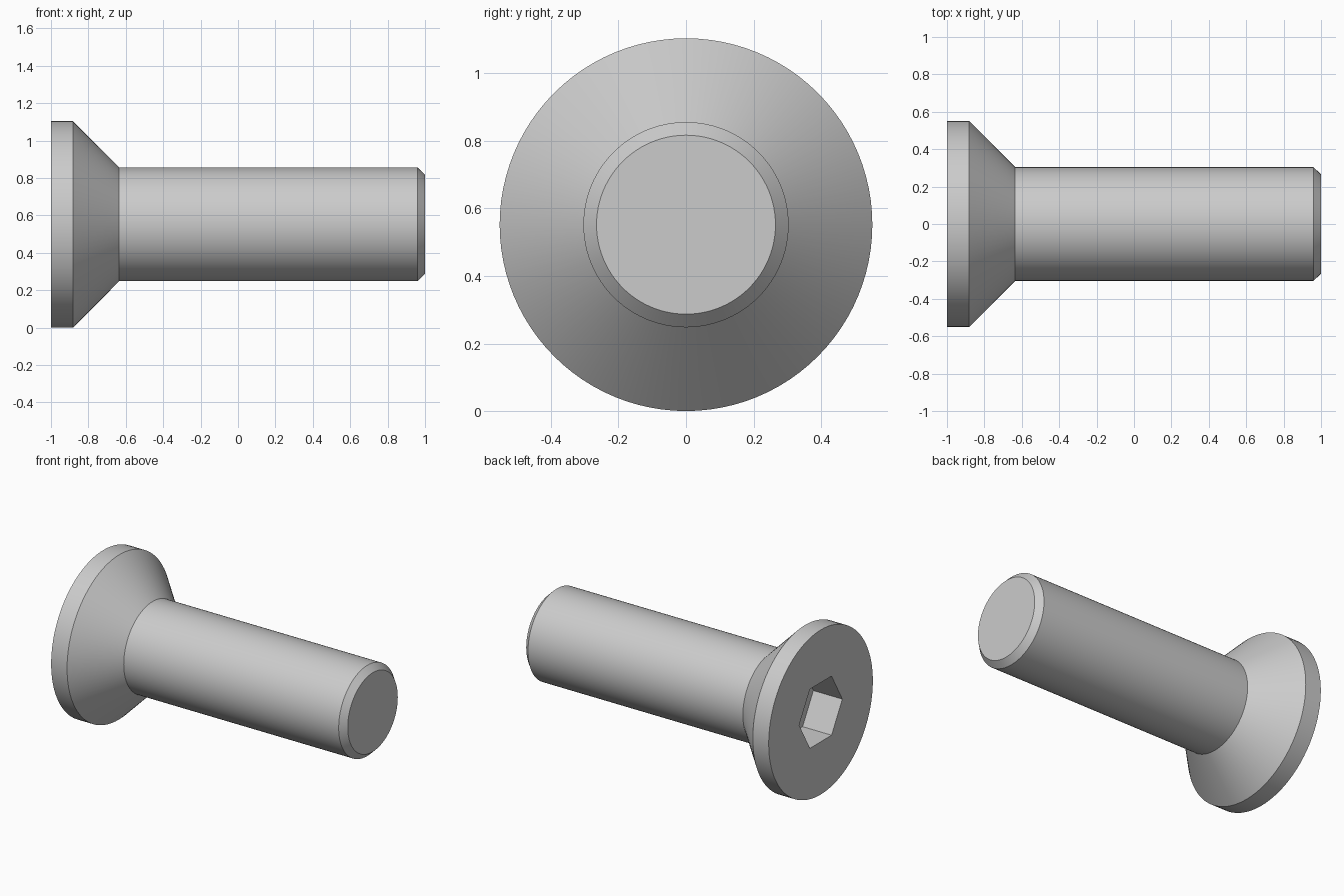
import bpy, bmesh
from math import cos, sin, radians, tau

cube = bpy.data.objects.get("Cube")
if cube:
    bpy.data.objects.remove(cube, do_unlink=True)

SEGMENTS = 96
HEAD_RADIUS = 0.552
HEX_RADIUS = 0.229
SOCKET_DEPTH = 0.215

steel = bpy.data.materials.new("grey steel")
steel.use_nodes = True
colour = (0.6, 0.6, 0.6, 1)
steel.diffuse_color = colour
steel.node_tree.nodes["Principled BSDF"].inputs["Base Color"].default_value = colour

bm = bmesh.new()


def ring(x, radius, count, start=0.0):
    """Circle of vertices around the screw axis."""
    angles = [radians(start) + tau * i / count for i in range(count)]
    return [bm.verts.new((x, radius * cos(a), HEAD_RADIUS + radius * sin(a))) for a in angles]


def bridge(a, b):
    """Quads between two rings of equal size."""
    for i in range(len(a)):
        j = (i + 1) % len(a)
        bm.faces.new((a[i], a[j], b[j], b[i]))


# Head rim, countersunk cone, shank and chamfered tip
profile = [(-1, HEAD_RADIUS), (-0.882, HEAD_RADIUS), (-0.635, 0.304), (0.96, 0.304), (1, 0.265)]
rings = [ring(x, r, SEGMENTS, -30) for x, r in profile]
for a, b in zip(rings, rings[1:]):
    bridge(a, b)
bm.faces.new(rings[-1])

# Hexagonal socket with a flat floor
mouth = ring(-1, HEX_RADIUS, 6)
floor = ring(-1 + SOCKET_DEPTH, HEX_RADIUS, 6)
bridge(mouth, floor)
bm.faces.new(floor)

# Flat head face, fanned from each socket corner to the rim
rim = rings[0]
sector = SEGMENTS // 6
for i in range(SEGMENTS):
    bm.faces.new((rim[i], rim[(i + 1) % SEGMENTS], mouth[i // sector]))
for k in range(6):
    n = (k + 1) % 6
    bm.faces.new((rim[n * sector], mouth[n], mouth[k]))

bmesh.ops.recalc_face_normals(bm, faces=bm.faces)
mesh = bpy.data.meshes.new("countersunk_screw")
bm.to_mesh(mesh)
bm.free()
mesh.materials.append(steel)

screw = bpy.data.objects.new("countersunk_screw", mesh)
bpy.context.collection.objects.link(screw)
bpy.ops.object.select_all(action="DESELECT")
screw.select_set(True)
bpy.context.view_layer.objects.active = screw
bpy.ops.object.shade_smooth_by_angle(angle=radians(30))
